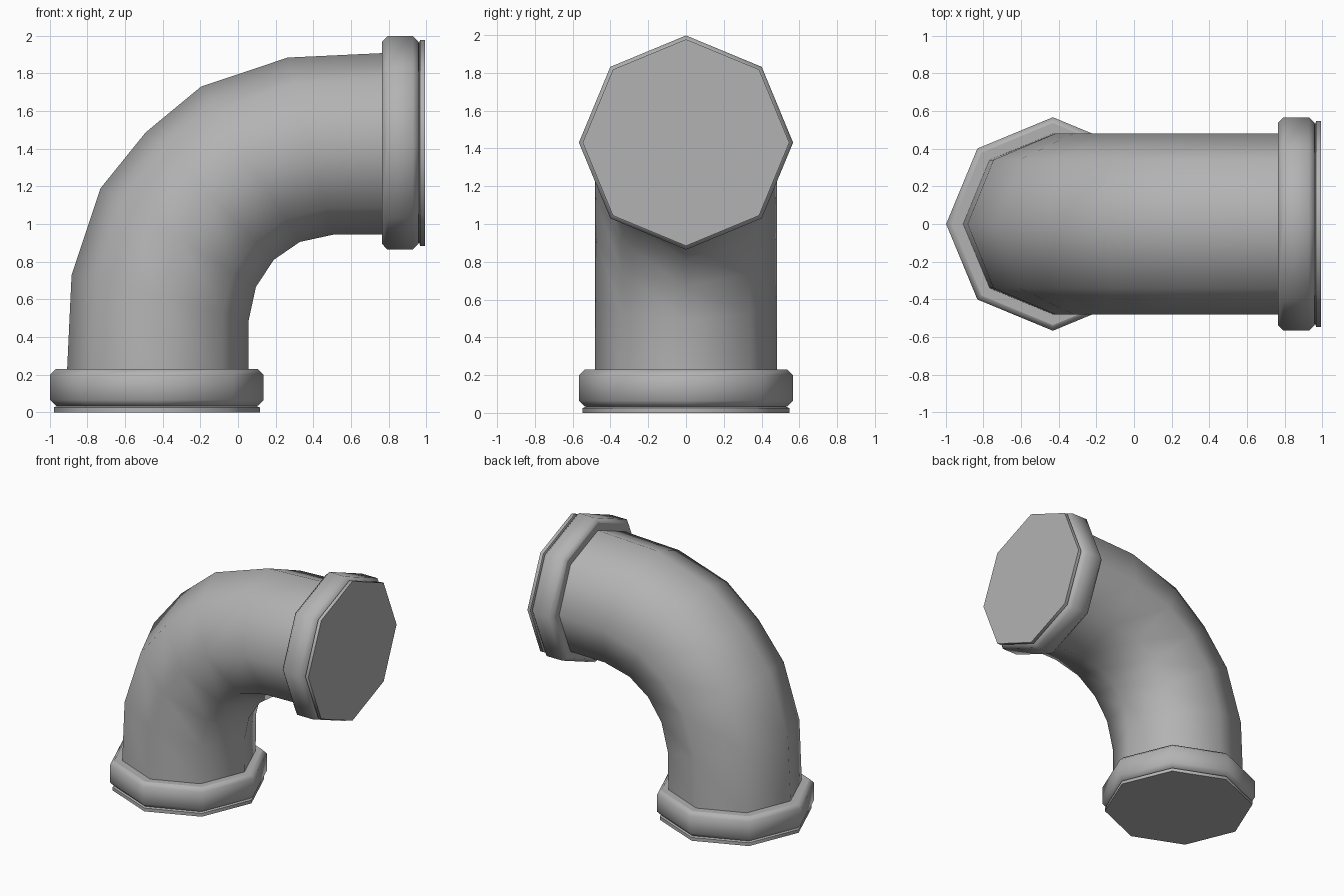
import bpy, bmesh
from math import cos, sin, pi
from mathutils import Vector

if "Cube" in bpy.data.objects:
    bpy.data.objects.remove(bpy.data.objects["Cube"])

SIDES = 8
grey = bpy.data.materials.new("dark_grey")
grey.diffuse_color = (.45, .45, .45, 1)
grey.use_nodes = True
grey.node_tree.nodes["Principled BSDF"].inputs["Base Color"].default_value = grey.diffuse_color


def mirror(x, z):
    """Reflect across the diagonal of the bend (foot end -> side end)."""
    return .994 - z, 1 - x


def skin(name, rings):
    """Loft octagonal rings, cap both ends, smooth by angle."""
    bm = bmesh.new()
    loops = [[bm.verts.new(p) for p in r] for r in rings]
    for a, b in zip(loops, loops[1:]):
        for i in range(SIDES):
            j = (i + 1) % SIDES
            bm.faces.new((a[i], a[j], b[j], b[i]))
    bm.faces.new(loops[0])
    bm.faces.new(loops[-1])
    bmesh.ops.recalc_face_normals(bm, faces=bm.faces)
    me = bpy.data.meshes.new(name)
    bm.to_mesh(me)
    bm.free()
    me.materials.append(grey)
    ob = bpy.data.objects.new(name, me)
    bpy.context.collection.objects.link(ob)
    bpy.ops.object.select_all(action='DESELECT')
    ob.select_set(True)
    bpy.context.view_layer.objects.active = ob
    bpy.ops.object.shade_smooth_by_angle(angle=pi / 3.4)


def ring(outer, inner, ry):
    """Octagon spanning an outer and inner (x, z) point, half-width ry in y."""
    o, i = Vector((outer[0], 0, outer[1])), Vector((inner[0], 0, inner[1]))
    mid, arm = (o + i) / 2, (o - i) / 2
    return [mid + arm * cos(t) + Vector((0, ry * sin(t), 0))
            for t in (2 * pi * k / SIDES for k in range(SIDES))]


# Elbow pipe: outer/inner points up to the bend's middle, then mirrored
half = [((-.909, .20), (.055, .20)), ((-.884, .73), (.057, .49)),
        ((-.73, 1.19), (.095, .665))]
middle = [((-.49, 1.487), (.19, .81))]
spans = half + middle + [(mirror(*o), mirror(*i)) for o, i in reversed(half)]
skin("elbow_pipe", [ring(o, i, .482) for o, i in spans])

# End collars: (radius, distance from the open end)
collar = [(.537, .229), (.567, .20), (.567, .065), (.537, .035), (.525, .032)]
end_plate = [(.525, .034), (.547, .026), (.547, 0)]
CX = -.431
for part, profile in (("collar", collar), ("end_plate", end_plate)):
    pairs = [((CX - r, h), (CX + r, h), r) for r, h in profile]
    if part == "collar":
        # flat shoulder face around the pipe, kept crisp by its own vertices
        pairs_shoulder = [((CX - r, h), (CX + r, h), r)
                          for r, h in ((.47, .23), (.537, .23))]
        skin("bottom_shoulder", [ring(*p) for p in pairs_shoulder])
        skin("side_shoulder", [ring(mirror(*o), mirror(*i), r)
                               for o, i, r in pairs_shoulder])
    skin("bottom_" + part, [ring(*p) for p in pairs])
    skin("side_" + part, [ring(mirror(*o), mirror(*i), r) for o, i, r in pairs])
